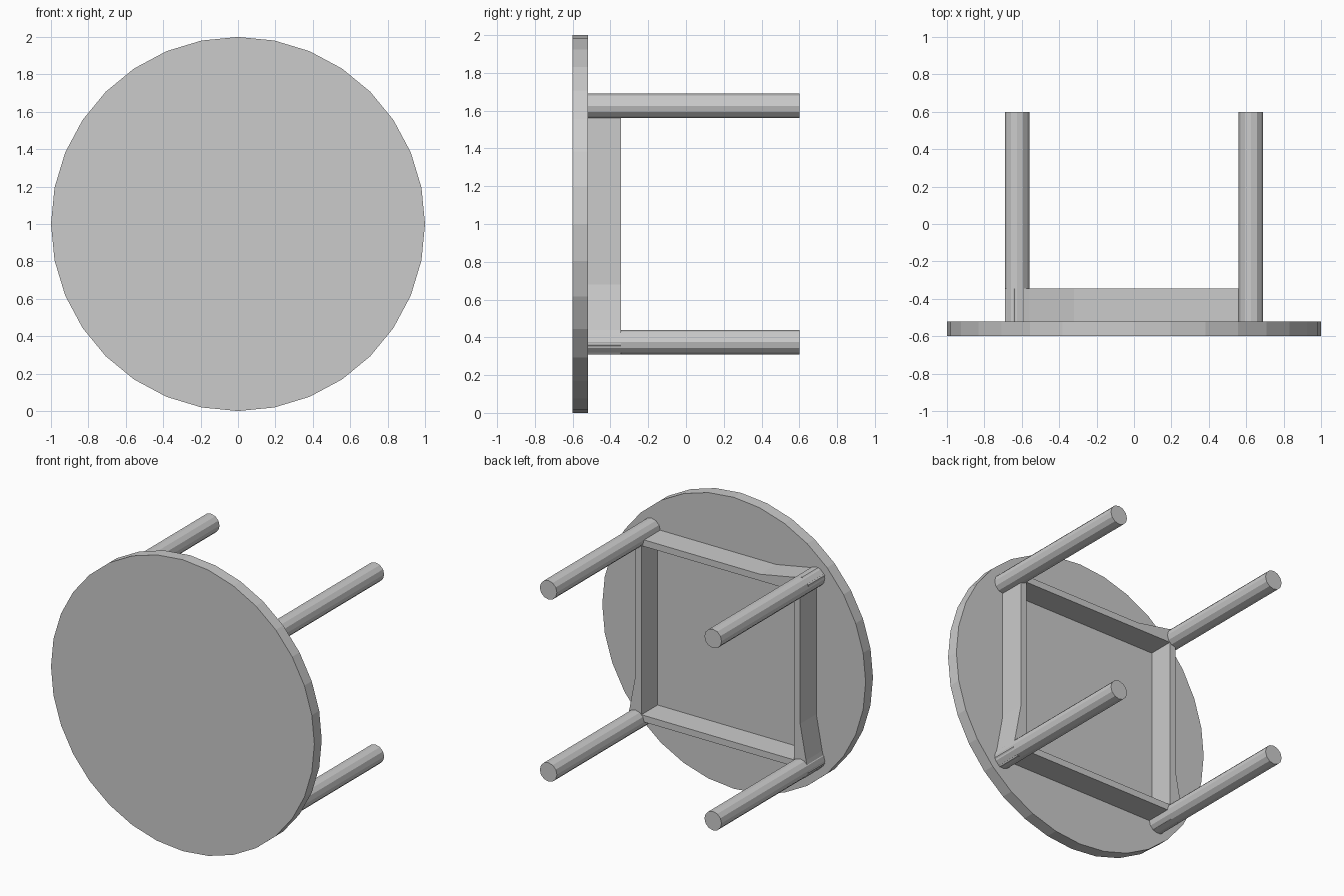
import bpy, bmesh
from math import pi

if "Cube" in bpy.data.objects:
    bpy.data.objects.remove(bpy.data.objects["Cube"])

TOP_BACK = -0.52   # rear face of the table top
APRON_END = -0.345
LEG = 0.625        # leg offset from the centre
MID = 1.0          # height of the table's axis


def rod(name, x, z, radius, y0, y1, sides):
    bpy.ops.mesh.primitive_cylinder_add(
        vertices=sides, radius=radius, depth=y1 - y0,
        location=(x, (y0 + y1) / 2, z), rotation=(pi / 2, 0, 0))
    bpy.context.object.name = name


def plate(name, outline, y0, y1):
    """Extrude an (x, z) outline, given about the table axis, along y."""
    bm = bmesh.new()
    face = bm.faces.new([bm.verts.new((x, y0, z + MID)) for x, z in outline])
    ext = bmesh.ops.extrude_face_region(bm, geom=[face])
    moved = [v for v in ext["geom"] if isinstance(v, bmesh.types.BMVert)]
    bmesh.ops.translate(bm, verts=moved, vec=(0, y1 - y0, 0))
    bmesh.ops.recalc_face_normals(bm, faces=bm.faces)
    mesh = bpy.data.meshes.new(name)
    bm.to_mesh(mesh)
    bm.free()
    obj = bpy.data.objects.new(name, mesh)
    bpy.context.collection.objects.link(obj)


# Round table top, lying on its edge
rod("table_top", 0, MID, 1.0, -0.6, TOP_BACK, 32)

# Four round legs
for sx in (-1, 1):
    for sz in (-1, 1):
        rod("leg", sx * LEG, MID + sz * LEG, 0.065, TOP_BACK, 0.6, 12)

# Apron rails; some flare outward to wrap a leg at one end
IN, OUT = 0.58, 0.625
straight = [(-OUT, IN), (OUT, IN), (OUT, OUT), (-OUT, OUT)]
flared = [(-0.6, IN), (OUT, IN), (OUT, OUT), (-0.32, OUT),
          (-0.56, 0.67), (-0.64, 0.69), (-0.69, 0.65), (-0.68, 0.59)]

plate("top_rail", flared, TOP_BACK, APRON_END)
plate("bottom_rail", [(x, -z) for x, z in straight], TOP_BACK, APRON_END)
for side in (-1, 1):
    plate("side_rail", [(side * z, x) for x, z in flared], TOP_BACK, APRON_END)
